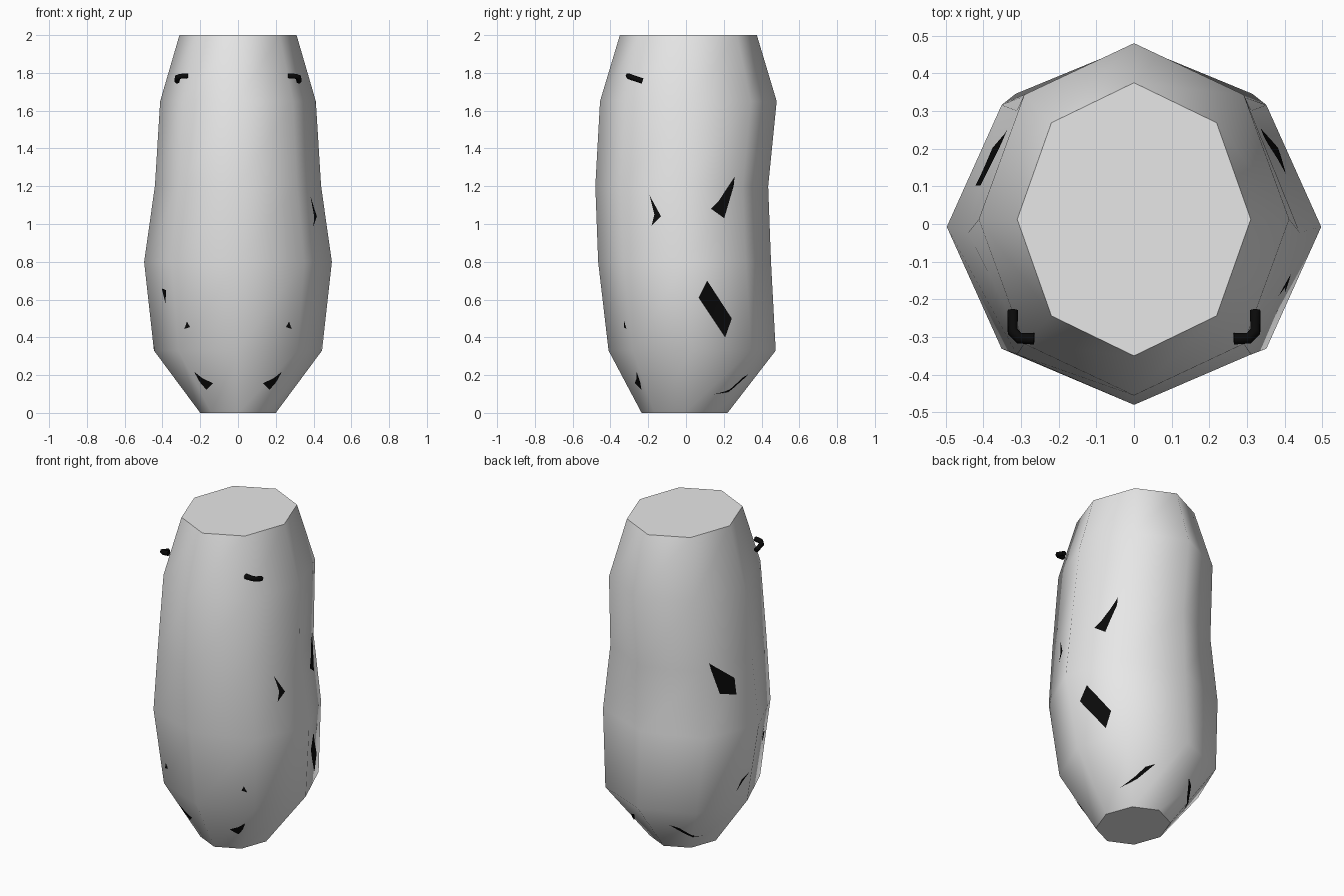
import bpy, bmesh, math
from mathutils import Vector
from mathutils.bvhtree import BVHTree

cube = bpy.data.objects.get("Cube")
if cube:
    bpy.data.objects.remove(cube, do_unlink=True)


def make_material(name, value):
    mat = bpy.data.materials.new(name)
    mat.use_nodes = True
    colour = (value, value, value, 1)
    mat.diffuse_color = colour
    mat.node_tree.nodes["Principled BSDF"].inputs["Base Color"].default_value = colour
    return mat


grey = make_material("light_grey", 0.8)
black = make_material("black", 0.003)


def add_object(name, bm, mat):
    mesh = bpy.data.meshes.new(name)
    bm.to_mesh(mesh)
    mesh.materials.append(mat)
    obj = bpy.data.objects.new(name, mesh)
    bpy.context.collection.objects.link(obj)
    return obj


# Body: octagonal rings of height, half width, front y and back y
profile = [(0, .20, -.235, .22), (.33, .445, -.41, .475), (.8, .497, -.465, .45),
           (1.2, .44, -.48, .435), (1.65, .412, -.455, .48), (2, .31, -.35, .375)]
SIDES = 8
body = bmesh.new()
rings = []
for z, rx, front, back in profile:
    mid, ry = (front + back) / 2, (back - front) / 2
    angles = [math.tau * i / SIDES for i in range(SIDES)]
    rings.append([body.verts.new((rx * math.cos(a), mid + ry * math.sin(a), z)) for a in angles])
for low, high in zip(rings, rings[1:]):
    for i in range(SIDES):
        j = (i + 1) % SIDES
        body.faces.new((low[i], low[j], high[j], high[i]))
body.faces.new(rings[0][::-1])
body.faces.new(rings[-1])
body.normal_update()
surface = BVHTree.FromBMesh(body)
body_obj = add_object("body", body, grey)
bpy.ops.object.select_all(action='DESELECT')
body_obj.select_set(True)
bpy.context.view_layer.objects.active = body_obj
bpy.ops.object.shade_smooth_by_angle(angle=math.radians(52))


# Thin black patch: a flat outline wrapped onto the body from one direction
def add_patch(name, outline, direction):
    side = Vector(direction)
    bm = bmesh.new()
    verts = []
    for u, z in outline:
        verts.append(bm.verts.new((0, u, z) if side.x else (u, 0, z)))
    bm.faces.new(verts)
    bmesh.ops.triangulate(bm, faces=bm.faces[:])
    bmesh.ops.subdivide_edges(bm, edges=bm.edges[:], cuts=3, use_grid_fill=True)
    for v in bm.verts:
        hit, normal, _, _ = surface.ray_cast(v.co + side * 2, -side)
        v.co = hit + normal * .006
    bm.normal_update()
    for f in bm.faces:
        if f.normal.dot(side) < 0:
            f.normal_flip()
    add_object(name, bm, black)


LEFT, RIGHT, FRONT, BACK = (1, 0, 0), (-1, 0, 0), (0, -1, 0), (0, 1, 0)

# Flank patches
add_patch("left_upper_patch", [(.255, 1.25), (.25, 1.2), (.2, 1.03), (.13, 1.08), (.17, 1.12)], LEFT)
add_patch("left_lower_patch", [(.11, .7), (.24, .5), (.205, .4), (.065, .61)], LEFT)
add_patch("left_front_patch", [(-.19, 1.15), (-.13, 1.04), (-.18, .99), (-.165, 1.05)], LEFT)
add_patch("right_upper_patch", [(.25, 1.24), (.1, 1.11), (.1, 1.01), (.2, 1.04)], RIGHT)
add_patch("right_lower_patch", [(.03, .52), (.07, .47), (.11, .41), (.08, .48)], RIGHT)
add_patch("right_front_patch", [(-.23, .65), (-.18, .66), (-.2, .58)], RIGHT)

# Mirrored marks on the front and back, and raised brows near the top
foot = [(.23, .22), (.185, .185), (.13, .16), (.165, .125), (.20, .165)]
spot = [(.252, .455), (.268, .485), (.282, .445)]
rear = [(.12, .21), (.165, .19), (.22, .1), (.18, .13)]
brow = [(.265, -.305, 1.785), (.305, -.303, 1.782), (.322, -.285, 1.775), (.322, -.23, 1.757)]
for sign, label in ((1, "left"), (-1, "right")):
    for part, outline, way in (("foot_mark", foot, FRONT), ("spot", spot, FRONT), ("rear_mark", rear, BACK)):
        add_patch(f"{label}_{part}", [(u * sign, z) for u, z in outline], way)
    curve = bpy.data.curves.new(f"{label}_brow", 'CURVE')
    curve.dimensions = '3D'
    curve.bevel_depth = .015
    curve.bevel_resolution = 1
    curve.use_fill_caps = True
    spline = curve.splines.new('POLY')
    spline.points.add(len(brow) - 1)
    for point, (x, y, z) in zip(spline.points, brow):
        point.co = (x * sign, y, z, 1)
    curve.materials.append(black)
    bpy.context.collection.objects.link(bpy.data.objects.new(f"{label}_brow", curve))
